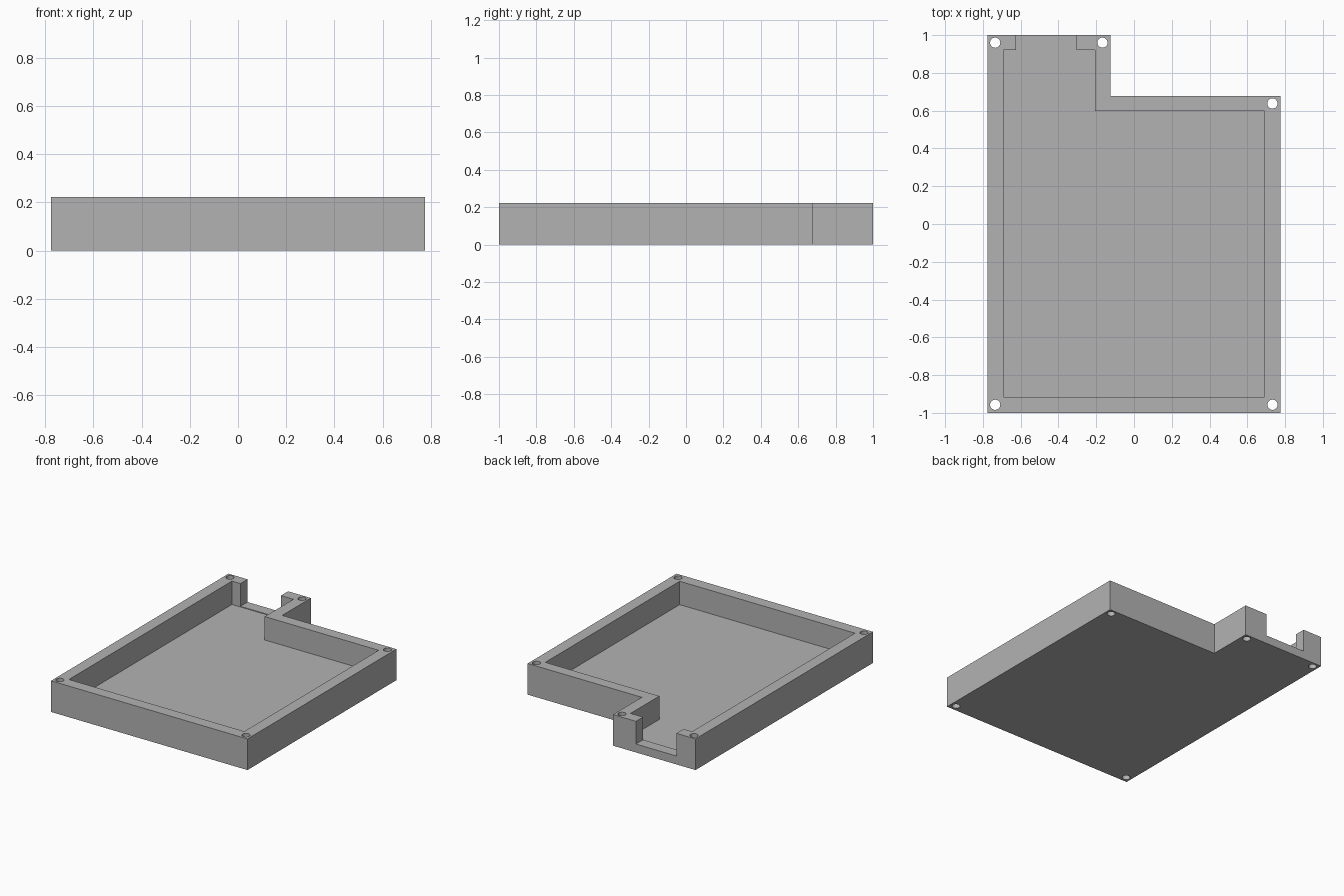
import bpy, bmesh

HEIGHT, FLOOR, SILL = 0.222, 0.055, 0.06

cube = bpy.data.objects.get("Cube")
if cube:
    bpy.data.objects.remove(cube)


def prism(name, outline, bottom, top):
    """Extrude a flat outline from bottom to top."""
    bm = bmesh.new()
    base = bm.faces.new([bm.verts.new((x, y, bottom)) for x, y in outline])
    side = bmesh.ops.extrude_face_region(bm, geom=[base])["geom"]
    lifted = [v for v in side if isinstance(v, bmesh.types.BMVert)]
    bmesh.ops.translate(bm, verts=lifted, vec=(0, 0, top - bottom))
    bmesh.ops.recalc_face_normals(bm, faces=bm.faces)
    mesh = bpy.data.meshes.new(name)
    bm.to_mesh(mesh)
    bm.free()
    obj = bpy.data.objects.new(name, mesh)
    bpy.context.collection.objects.link(obj)
    return obj


def stepped_outline(left, right, front, back, step_x, step_y):
    """Rectangle with its back left corner stepped in."""
    return [(left, front), (right, front), (right, step_y),
            (step_x, step_y), (step_x, back), (left, back)]


def cut(target, cutter):
    mod = target.modifiers.new(cutter.name, "BOOLEAN")
    mod.operation = "DIFFERENCE"
    mod.solver = "EXACT"
    mod.object = cutter
    cutter.hide_render = True
    cutter.hide_set(True)


# Plain grey casing material
grey = bpy.data.materials.new("casing grey")
grey.use_nodes = True
colour = (0.45, 0.45, 0.45, 1)
grey.diffuse_color = colour
grey.node_tree.nodes["Principled BSDF"].inputs["Base Color"].default_value = colour

# Stepped tray body
tray = prism("tray", stepped_outline(-0.775, 0.775, -1, 1, -0.125, 0.677), 0, HEIGHT)
tray.data.materials.append(grey)

# Open cavity inside the walls
cut(tray, prism("cavity_cutter",
                stepped_outline(-0.692, 0.692, -0.917, 0.92, -0.207, 0.597), FLOOR, 1))

# Connector notch in the back wall
cut(tray, prism("notch_cutter",
                [(-0.625, 0.9), (-0.305, 0.9), (-0.305, 1.1), (-0.625, 1.1)], SILL, 1))

# Screw holes right through the corners
for i, (x, y) in enumerate([(-0.735, 0.96), (-0.167, 0.96), (0.733, 0.638),
                            (-0.735, -0.957), (0.733, -0.957)]):
    bpy.ops.mesh.primitive_cylinder_add(vertices=32, radius=0.027, depth=1, location=(x, y, 0))
    hole = bpy.context.object
    hole.name = f"screw_hole_cutter_{i + 1}"
    cut(tray, hole)
